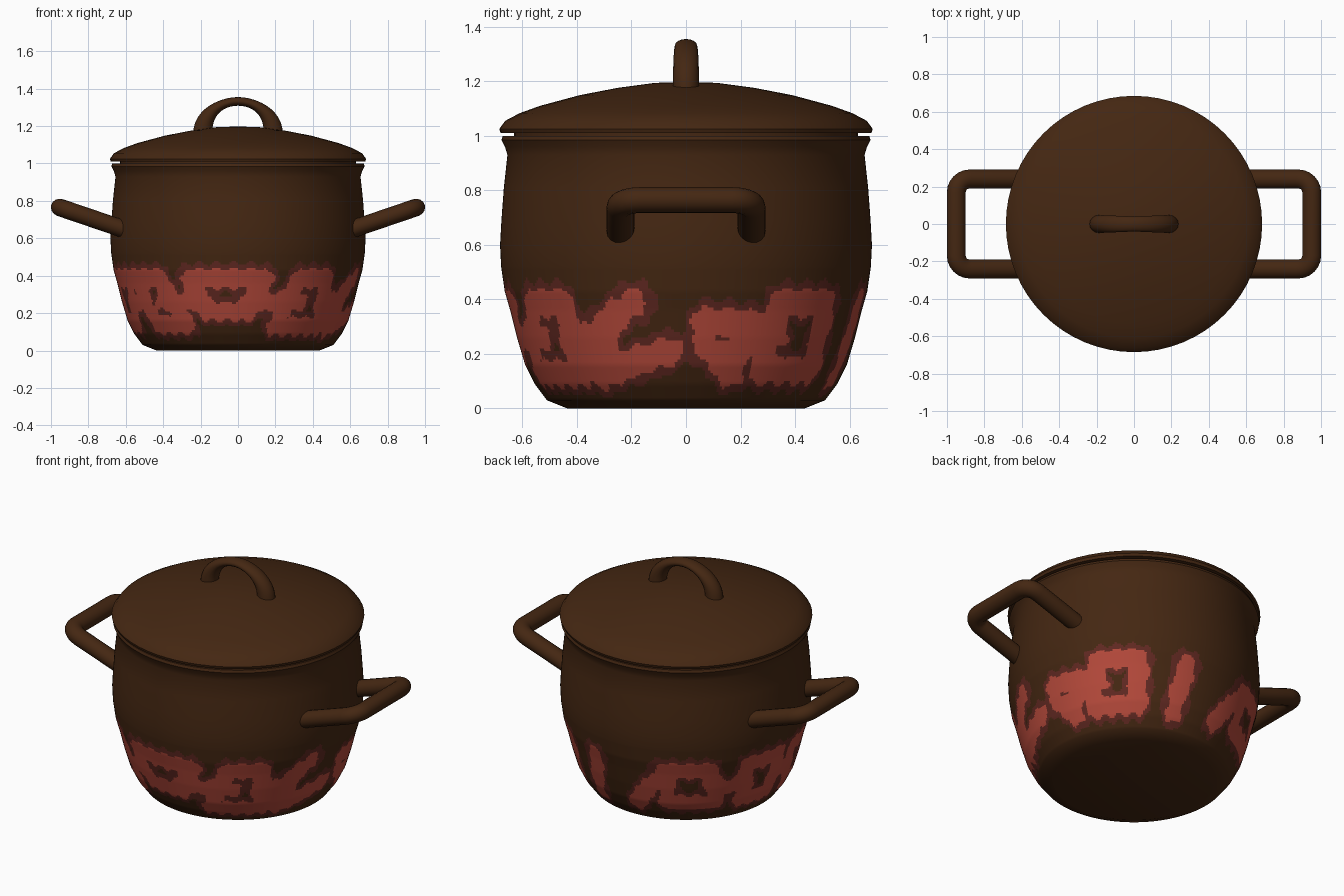
import bpy, bmesh, math
from mathutils import Vector

old = bpy.data.objects.get("Cube")
if old:
    bpy.data.objects.remove(old)


def material(name, colour):
    mat = bpy.data.materials.new(name)
    mat.use_nodes = True
    rgba = (*colour, 1)
    mat.diffuse_color = rgba
    mat.node_tree.nodes["Principled BSDF"].inputs["Base Color"].default_value = rgba
    return mat


brown = material("dark brown enamel", (0.058, 0.02, 0.006))
red = material("flower red", (0.45, 0.065, 0.042))
outline = material("petal outline red", (0.115, 0.021, 0.015))


def finish(name, bm, mats):
    bmesh.ops.recalc_face_normals(bm, faces=bm.faces)
    mesh = bpy.data.meshes.new(name)
    bm.to_mesh(mesh)
    bm.free()
    for mat in mats:
        mesh.materials.append(mat)
    obj = bpy.data.objects.new(name, mesh)
    bpy.context.collection.objects.link(obj)
    bpy.ops.object.select_all(action='DESELECT')
    obj.select_set(True)
    bpy.context.view_layer.objects.active = obj
    bpy.ops.object.shade_smooth_by_angle(angle=math.radians(40))
    return obj


def bridge(bm, rings):
    """Join matching rings of vertices with quads."""
    faces = []
    for low, high in zip(rings, rings[1:]):
        count = len(low)
        for i in range(count):
            j = (i + 1) % count
            faces.append(bm.faces.new((low[i], low[j], high[j], high[i])))
    return faces


def lathe(name, profile, sides, mats, paint=None):
    """Spin a profile about z; both profile ends are capped."""
    bm = bmesh.new()
    rings = []
    for r, z in profile:
        turn = [math.tau * i / sides for i in range(sides)]
        rings.append([bm.verts.new((r * math.sin(a), -r * math.cos(a), z)) for a in turn])
    for face in bridge(bm, rings):
        if paint:
            face.material_index = paint(face.calc_center_median())
    bm.faces.new(rings[0])
    bm.faces.new(rings[-1])
    return finish(name, bm, mats)


def sweep(name, path, normal, radii, sides=16):
    """Sweep an ellipse along a flat path; radii are (in plane, across plane)."""
    bm = bmesh.new()
    rings = []
    for i, centre in enumerate(path):
        ahead = path[min(i + 1, len(path) - 1)]
        tangent = (ahead - path[max(i - 1, 0)]).normalized()
        side = tangent.cross(normal)
        a, b = radii[i]
        turn = [math.tau * k / sides for k in range(sides)]
        rings.append([bm.verts.new(centre + side * a * math.cos(t) + normal * b * math.sin(t))
                      for t in turn])
    bridge(bm, rings)
    bm.faces.new(rings[0])
    bm.faces.new(rings[-1])
    return finish(name, bm, [brown])


# Flower band: strokes in (degrees round from the front, height)
strokes = []


def flower(top_left, top_right, low_left, low_right, low):
    top = 0.385
    ring = [(top_left, top), (top_right, top), (low_right, low), (low_left, low)]
    for start, end in zip(ring, ring[1:] + ring[:1]):
        strokes.append((start, end))


flower(-23, 12, -16, 5, 0.21)
flower(31, 46, 20, 48, 0.13)
flower(122, 142, 118, 142, 0.14)
flower(204, 226, 206, 231, 0.17)
flower(246, 266, 246, 264, 0.15)
flower(278, 297, 279, 292, 0.15)
flower(302, 320, 312, 332, 0.14)

# Short links between neighbouring flowers
for start, end in [(5, 32), (112, 122), (229, 246), (266, 279), (294, 308), (320, 343)]:
    strokes.append(((start, 0.26), (end, 0.26)))

# Loose leaves
strokes += [((56, 0.12), (84, 0.21)), ((52, 0.23), (73, 0.39)),
            ((62, 0.28), (58, 0.14)), ((96, 0.24), (107, 0.13)),
            ((97, 0.32), (112, 0.31)), ((107, 0.13), (112, 0.31)),
            ((166, 0.39), (162, 0.12)), ((188, 0.14), (200, 0.31))]

MEAN_RADIUS = 0.61


def stroke_distance(angle, z, start, end):
    scale = math.radians(MEAN_RADIUS)
    px = ((angle - start[0] + 180) % 360 - 180) * scale
    pz = z - start[1]
    dx, dz = (end[0] - start[0]) * scale, end[1] - start[1]
    t = max(0, min(1, (px * dx + pz * dz) / (dx * dx + dz * dz)))
    return math.hypot(px - t * dx, pz - t * dz)


def paint_band(point):
    if not 0.03 < point.z < 0.5 or math.hypot(point.x, point.y) < 0.5:
        return 0
    angle = math.degrees(math.atan2(point.x, -point.y))
    distance = min(stroke_distance(angle, point.z, *s) for s in strokes)
    distance += 0.013 * math.sin(angle * 0.8) * math.cos(point.z * 40)
    return 1 if distance < 0.05 else 2 if distance < 0.08 else 0


# Pot body: fine rows in the painted band
lower = [(0.51, 0.03), (0.555, 0.09), (0.59, 0.16), (0.62, 0.26),
         (0.645, 0.36), (0.665, 0.43), (0.678, 0.52)]
body = [(0.435, 0)]
for (r0, z0), (r1, z1) in zip(lower, lower[1:]):
    steps = round((z1 - z0) / 0.01)
    body += [(r0 + (r1 - r0) * k / steps, z0 + (z1 - z0) * k / steps) for k in range(steps)]
body += [lower[-1], (0.682, 0.6), (0.677, 0.69), (0.668, 0.81), (0.655, 0.93),
         (0.664, 0.96), (0.677, 0.985), (0.672, 1), (0.63, 1),
         (0.62, 0.93), (0.64, 0.6), (0.5, 0.06)]
lathe("pot_body", body, 360, [brown, red, outline], paint_band)

# Lid with a seating flange
lid = [(0.6, 0.97), (0.63, 0.97), (0.63, 1.01), (0.68, 1.01), (0.685, 1.025),
       (0.663, 1.055), (0.61, 1.083), (0.535, 1.11), (0.39, 1.149),
       (0.25, 1.176), (0.115, 1.194), (0.03, 1.197)]
lathe("lid", lid, 64, [brown])

# Arched lid handle, thicker at its feet
path, radii = [], []
for k in range(25):
    t = math.pi * k / 24
    foot = abs(math.cos(t))
    path.append(Vector((0.188 * math.cos(t), 0, 1.165 + 0.167 * math.sin(t))))
    radii.append((0.023 + 0.028 * foot ** 3, 0.04 + 0.008 * foot))
sweep("lid_handle", path, Vector((0, 1, 0)), radii)

# Side handles: tilted loops with rounded corners
SLOPE = 0.34
for sign, name in ((1, "left_handle"), (-1, "right_handle")):
    corner = 0.07
    half = [(0.6, -0.24), (0.75, -0.24)]
    for k in range(7):
        a = math.pi / 2 * k / 6
        half.append((0.95 - corner + corner * math.sin(a), -0.24 + corner - corner * math.cos(a)))
    flat = half + [(x, -y) for x, y in reversed(half)]
    path = [Vector((sign * x, y, 0.645 + SLOPE * (x - 0.6))) for x, y in flat]
    normal = Vector((-sign * SLOPE, 0, 1)).normalized()
    sweep(name, path, normal, [(0.051, 0.047)] * len(path))
